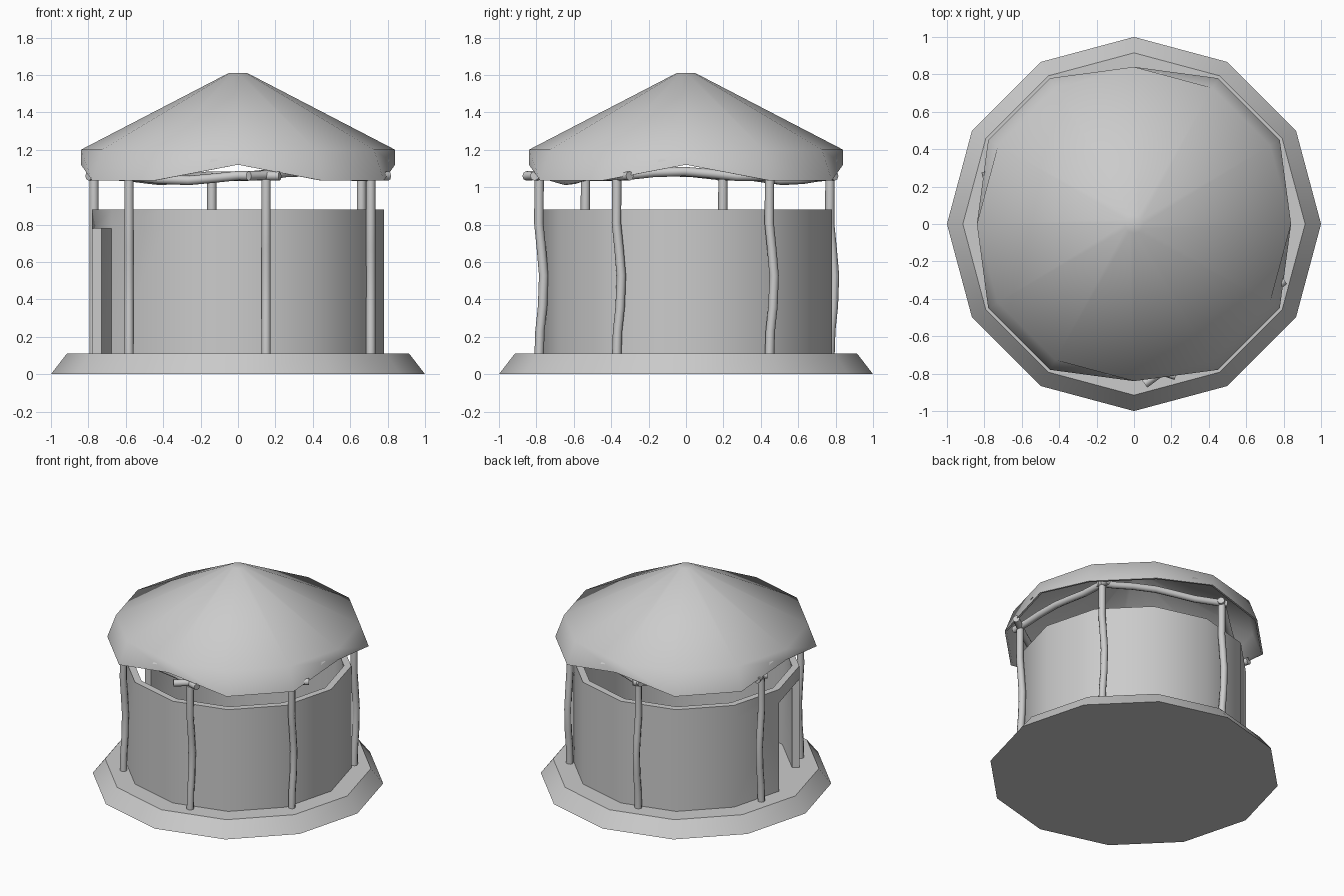
import bpy, bmesh, math
from mathutils import Vector, Matrix

if "Cube" in bpy.data.objects:
    bpy.data.objects.remove(bpy.data.objects["Cube"])

N = 12


def finish(name, bm, angle=35):
    bmesh.ops.recalc_face_normals(bm, faces=bm.faces)
    me = bpy.data.meshes.new(name)
    bm.to_mesh(me)
    bm.free()
    ob = bpy.data.objects.new(name, me)
    bpy.context.collection.objects.link(ob)
    bpy.ops.object.select_all(action='DESELECT')
    ob.select_set(True)
    bpy.context.view_layer.objects.active = ob
    bpy.ops.object.shade_smooth_by_angle(angle=math.radians(angle))
    return ob


def rings(bm, profile, skip=lambda row, i: False):
    """Bridge 12-sided rings; profile is a list of functions i -> (radius, z)."""
    loops = []
    for f in profile:
        loop = []
        for i in range(N):
            r, z = f(i)
            a = i * math.tau / N
            loop.append(bm.verts.new((r * math.cos(a), r * math.sin(a), z)))
        loops.append(loop)
    for row in range(len(loops) - 1):
        a, b = loops[row], loops[row + 1]
        for i in range(N):
            if not skip(row, i):
                j = (i + 1) % N
                bm.faces.new((a[i], a[j], b[j], b[i]))
    return loops


def flat(r, z):
    return lambda i: (r, z)


# Sloped plinth
bm = bmesh.new()
loops = rings(bm, [flat(1, 0), flat(0.915, 0.11)])
for loop in loops:
    bm.faces.new(loop)
finish("plinth", bm)

# Round wall, thick shell with one facet opened as a doorway
ro, ri, zs = 0.78, 0.73, (0.11, 0.78, 0.88)
door = lambda row, i: i == 6 and row in (0, 3)
bm = bmesh.new()
L = rings(bm, [flat(ro, zs[0]), flat(ro, zs[1]), flat(ro, zs[2]),
               flat(ri, zs[2]), flat(ri, zs[1]), flat(ri, zs[0])],
          skip=lambda row, i: i == 6 and row in (0, 4))
for k in (6, 7):  # door jambs
    bm.faces.new((L[0][k], L[1][k], L[4][k], L[5][k]))
bm.faces.new((L[1][6], L[1][7], L[4][7], L[4][6]))  # lintel underside
finish("wall", bm)

# Conical roof with a skirt that lifts at the four quarter points
bm = bmesh.new()
th = 0.015


def skirt(d):
    return lambda i: (0.84 - d, 1.12) if i % 3 == 0 else (0.90 - d, 1.035)


L = rings(bm, [flat(0.05, 1.61), flat(0.84, 1.2), skirt(0), skirt(th),
               flat(0.84 - th, 1.2 - th), flat(0.05, 1.61 - th)])
bm.faces.new(L[0])
bm.faces.new(L[-1])
finish("roof", bm, 100)

# Crooked pole: swept circle along a bent path, reused for posts and beams
LEN = 0.93
BEND = [(0, 0), (0.13, 0.004), (0.27, 0.018), (0.45, 0.024),
        (0.6, 0.012), (0.75, -0.002), (1, 0)]


def pole(name, matrix, r=0.025, sides=8):
    bm = bmesh.new()
    prev = None
    for t, off in BEND:
        loop = [bm.verts.new((r * math.cos(k * math.tau / sides),
                              off + r * math.sin(k * math.tau / sides),
                              t * LEN)) for k in range(sides)]
        if prev:
            for k in range(sides):
                j = (k + 1) % sides
                bm.faces.new((prev[k], prev[j], loop[j], loop[k]))
        else:
            bm.faces.new(loop)
        prev = loop
    bm.faces.new(prev)
    bm.transform(matrix)
    return finish(name, bm, 50)


# Posts
spots = [(0.15, -0.785), (0.71, -0.37), (0.66, 0.447),
         (-0.14, 0.77), (-0.77, 0.198), (-0.583, -0.537)]
for n, (x, y) in enumerate(spots):
    pole(f"post_{n + 1}", Matrix.Translation((x, y, 0.11)))

# Eaves beams, overlapping on the post tops
up = [1, 1, 1, -1, 1, -1]
for n in range(6):
    a = Vector((*spots[n], 1.06))
    b = Vector((*spots[(n + 1) % 6], 1.06))
    d = (b - a).normalized()
    yax = Vector((0, 0, up[n]))
    m = Matrix((yax.cross(d), yax, d)).transposed().to_4x4()
    m.translation = (a + b) / 2 - d * LEN / 2
    pole(f"eaves_beam_{n + 1}", m)
